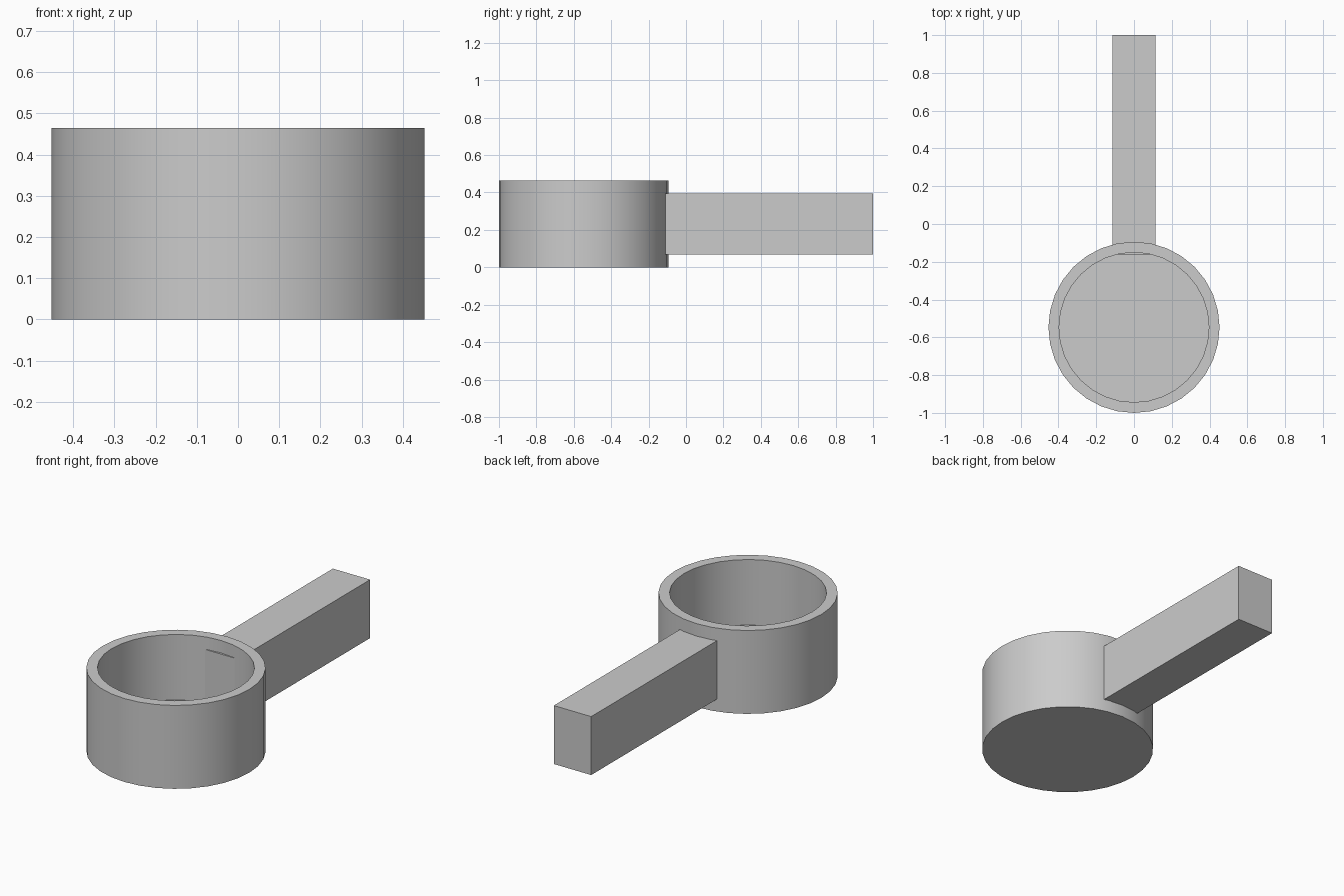
import bpy
import bmesh

cube = bpy.data.objects.get("Cube")
if cube:
    bpy.data.objects.remove(cube, do_unlink=True)

# One plain grey material
GREY = (0.6, 0.6, 0.6, 1)
grey = bpy.data.materials.new("plain grey")
grey.use_nodes = True
grey.diffuse_color = GREY
grey.node_tree.nodes["Principled BSDF"].inputs["Base Color"].default_value = GREY

# Cup: outer wall, rim, inner wall and floor from one cylinder
SIDES, RADIUS, HEIGHT = 32, 0.453, 0.465
WALL, FLOOR_Z = 0.056, 0.1
bpy.ops.mesh.primitive_cylinder_add(
    vertices=SIDES, radius=RADIUS, depth=HEIGHT, location=(0, -0.547, HEIGHT / 2))
cup = bpy.context.object
cup.name = "cup"
bm = bmesh.new()
bm.from_mesh(cup.data)
bm.faces.ensure_lookup_table()
top = max(bm.faces, key=lambda f: f.calc_center_median().z)
ring = bmesh.ops.inset_region(bm, faces=[top], thickness=WALL, use_even_offset=True)
well = bmesh.ops.extrude_face_region(bm, geom=[top])
floor_verts = [v for v in well["geom"] if isinstance(v, bmesh.types.BMVert)]
if top.is_valid:
    bmesh.ops.delete(bm, geom=[top], context="FACES_ONLY")
bmesh.ops.translate(bm, verts=floor_verts, vec=(0, 0, FLOOR_Z - HEIGHT))
bmesh.ops.recalc_face_normals(bm, faces=bm.faces)
bm.to_mesh(cup.data)
bm.free()
cup.data.materials.clear()
cup.data.materials.append(grey)
bpy.ops.object.shade_smooth_by_angle()

# Straight handle, its end just breaking through the inner wall
START, END = -0.162, 1.0
bpy.ops.mesh.primitive_cube_add(size=1, location=(0, (START + END) / 2, HEIGHT / 2))
handle = bpy.context.object
handle.name = "handle"
handle.scale = (0.23, END - START, 0.326)
bpy.ops.object.transform_apply(location=False, rotation=False, scale=True)
handle.data.materials.append(grey)
